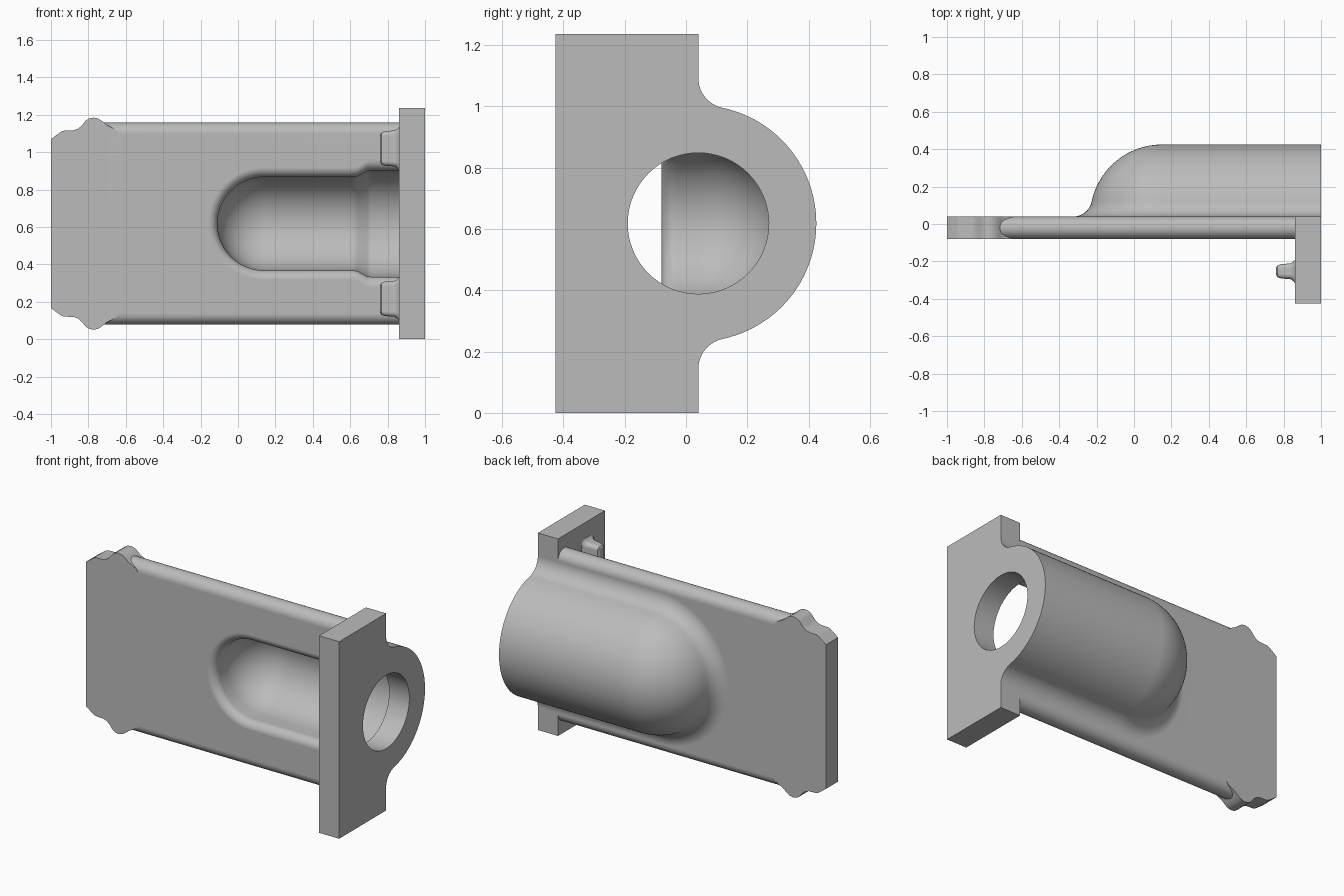
import bpy, bmesh
from math import sin, cos, pi, sqrt, atan2, radians

old = bpy.data.objects.get("Cube")
if old:
    bpy.data.objects.remove(old, do_unlink=True)

grey = bpy.data.materials.new("plain grey")
grey.use_nodes = True
grey.diffuse_color = (0.5, 0.5, 0.5, 1)
grey.node_tree.nodes["Principled BSDF"].inputs["Base Color"].default_value = (0.5, 0.5, 0.5, 1)

MID = 0.618            # height of the bore axis
BACK, FRONT = 0.04, -0.08
R, F = 0.385, 0.10     # pocket outer radius and its root fillet


def finish(name, bm):
    bmesh.ops.remove_doubles(bm, verts=bm.verts, dist=1e-5)
    bmesh.ops.recalc_face_normals(bm, faces=bm.faces)
    me = bpy.data.meshes.new(name)
    bm.to_mesh(me)
    bm.free()
    me.materials.append(grey)
    ob = bpy.data.objects.new(name, me)
    bpy.context.collection.objects.link(ob)
    return ob


def loft(name, rings):
    """Join equal closed rings of points and cap both ends."""
    bm = bmesh.new()
    rows = [[bm.verts.new(p) for p in ring] for ring in rings]
    n = len(rows[0])
    for a, b in zip(rows, rows[1:]):
        for i in range(n):
            j = (i + 1) % n
            bm.faces.new((a[i], a[j], b[j], b[i]))
    bm.faces.new(rows[0])
    bm.faces.new(rows[-1])
    return finish(name, bm)


def arc(cx, cy, r, a0, a1, n):
    return [(cx + r * cos(a0 + (a1 - a0) * i / n), cy + r * sin(a0 + (a1 - a0) * i / n))
            for i in range(n + 1)]


def pocket(name, profile, stations):
    """Sweep a half profile of (radius, y) along a U-shaped path."""
    bm = bmesh.new()
    rows = []
    for x, a, s in stations:
        rows.append([bm.verts.new((x + r * s * cos(a), BACK + (y - BACK) * (s if y > BACK else 1),
                                   MID + r * s * sin(a))) for r, y in profile])
    last = len(profile) - 1
    for a, b in zip(rows, rows[1:]):
        for i in range(last):
            quad = (a[i], a[i + 1], b[i + 1], b[i])
            if i == last - 1 and (a[last].co - b[last].co).length < 1e-6:
                quad = (a[i], a[i + 1], b[i])
            bm.faces.new(quad)
    bm.faces.new([row[0] for row in rows])
    bm.faces.new(rows[0] + rows[-1][-2::-1])
    return finish(name, bm)


def boolean(target, tool, op):
    mod = target.modifiers.new(op, 'BOOLEAN')
    mod.operation, mod.solver, mod.object = op, 'EXACT', tool
    bpy.context.view_layer.objects.active = target
    bpy.ops.object.modifier_apply(modifier=mod.name)
    bpy.data.objects.remove(tool, do_unlink=True)


# Plate with fully rounded long edges
half = 0.54
rim = arc(-0.02, MID + half - 0.06, 0.06, 0, pi, 16)
rim += arc(-0.02, MID - half + 0.06, 0.06, pi, 2 * pi, 16)
body = loft("pocket_plate", [[(x, y, z) for y, z in rim] for x in (-0.75, 0.9)])

# Waved end of the plate, mirrored about the bore axis
wave = [(-1, 0.452), (-0.945, 0.492), (-0.93, 0.497), (-0.88, 0.499), (-0.855, 0.507),
        (-0.835, 0.525), (-0.815, 0.55), (-0.795, 0.563), (-0.77, 0.567), (-0.745, 0.561),
        (-0.725, 0.547), (-0.705, 0.53), (-0.68, 0.517), (-0.65, 0.5), (-0.62, 0.46)]
outline = [(x, MID + h) for x, h in wave] + [(x, MID - h) for x, h in reversed(wave)]
boolean(body, loft("waved_end", [[(x, y, z) for x, z in outline] for y in (FRONT, BACK)]), 'UNION')

# Outer profile: root fillet running into a round
rc = sqrt((R + F) ** 2 - F ** 2)
t = atan2(F, rc)
outer = arc(rc, BACK + F, F, -pi / 2, -pi + t, 10) + arc(0, BACK, R, t, pi / 2, 24)[1:]
outer[-1] = (0, BACK + R)
turn = [pi / 2 + pi * i / 40 for i in range(41)]
path = [(0.9, pi / 2, 1)] + [(0.15, a, 1) for a in turn] + [(0.9, 3 * pi / 2, 1)]
boolean(body, pocket("bulge", [(rc, 0)] + outer, path), 'UNION')

# Hollow with a rounded mouth, widening towards the flange
inner = [(0.30, -0.14)] + arc(0.30, -0.03, 0.05, -pi / 2, -pi, 8)
inner += arc(0, BACK, 0.25, 0, pi / 2, 20)
inner[-1] = (0, BACK + 0.25)
flare = [(0.9, 1.14), (0.71, 1.14), (0.69, 1.125), (0.64, 1.015), (0.61, 1)]
path = [(x, pi / 2, s) for x, s in flare] + [(0.14, a, 1) for a in turn]
path += [(x, 3 * pi / 2, s) for x, s in reversed(flare)]
boolean(body, pocket("hollow_cutter", inner, path), 'DIFFERENCE')

# End flange following the bulge outline
side = [(y, r) for r, y in outer]
edge = [(-0.425, MID), (BACK, MID)] + [(y, MID - r) for y, r in side]
edge += [(y, MID + r) for y, r in side[-2::-1]] + [(BACK, 2 * MID), (-0.425, 2 * MID)]
edge[0], edge[1] = (-0.425, 0), (BACK, 0)
flange = loft("flange", [[(x, y, z) for y, z in edge] for x in (0.86, 1)])
boolean(body, flange, 'UNION')

# Round bore through the flange
ring = arc(BACK, MID, 0.23, 0, 2 * pi, 64)[:-1]
boolean(body, loft("bore_cutter", [[(x, y, z) for y, z in ring] for x in (0.84, 1.1)]), 'DIFFERENCE')


# Two soft locating lugs on the inner side of the flange
def lug_ring(x, grow):
    w, h, c = 0.042 + grow, 0.096 + grow, 0.025 + grow / 2
    pts = []
    for k, (sy, sz) in enumerate(((1, 1), (-1, 1), (-1, -1), (1, -1))):
        pts += arc(sy * (w - c), sz * (h - c), c, k * pi / 2, (k + 1) * pi / 2, 5)
    return [(x, y, z) for y, z in pts]


for name, z in (("upper_lug", MID + 0.402), ("lower_lug", MID - 0.402)):
    stages = [(0.87, 0.02), (0.86, 0.02), (0.852, 0.009), (0.835, 0),
              (0.785, -0.004), (0.768, -0.010), (0.76, -0.022)]
    lug = loft(name, [lug_ring(x, g) for x, g in stages])
    lug.location = (0, -0.253, z)

# Smooth rounded surfaces, keep hard edges crisp
for ob in bpy.context.collection.objects:
    if ob.type == 'MESH' and ob.data.materials and ob.data.materials[0] == grey:
        bpy.ops.object.select_all(action='DESELECT')
        ob.select_set(True)
        bpy.context.view_layer.objects.active = ob
        bpy.ops.object.shade_smooth_by_angle(angle=radians(32))
        mod = ob.modifiers.new("even_shading", 'WEIGHTED_NORMAL')
        mod.keep_sharp = True
